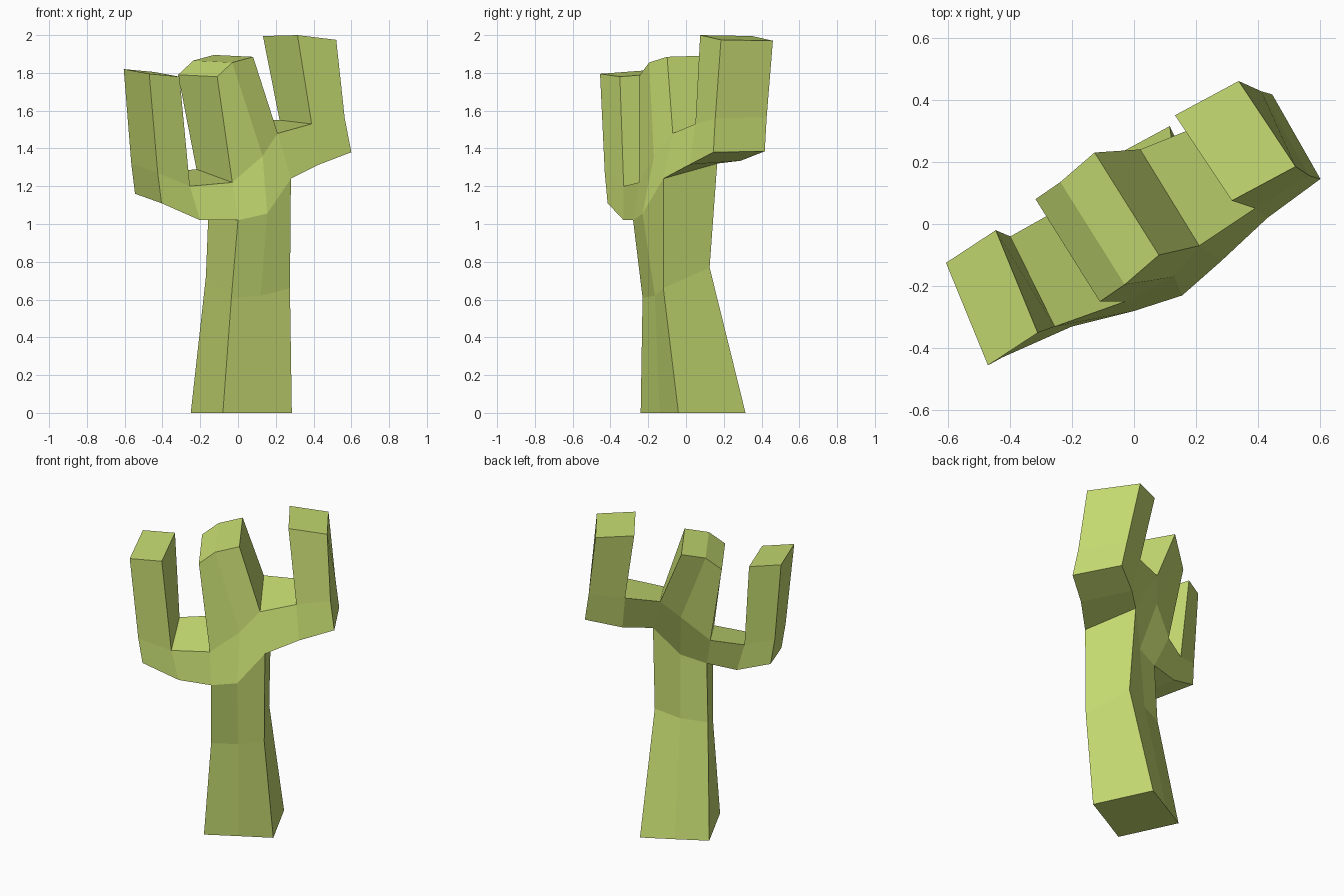
import bpy
import bmesh
from mathutils import Vector

cube = bpy.data.objects.get("Cube")
if cube:
    bpy.data.objects.remove(cube)

# One flat green
green = bpy.data.materials.new("cactus_green")
green.use_nodes = True
colour = (0.56, 0.71, 0.165, 1.0)
green.diffuse_color = colour
shader = next(n for n in green.node_tree.nodes if n.type == "BSDF_PRINCIPLED")
shader.inputs["Base Color"].default_value = colour
shader.inputs["Roughness"].default_value = 0.9

bm = bmesh.new()
back_of = {}  # front vertex -> matching back vertex


def row(depth, *points):
    """Front points of one cross-section; depth leads to their back twins."""
    front = []
    for point in points:
        vert = bm.verts.new(point)
        back_of[vert] = bm.verts.new(Vector(point) + Vector(depth))
        front.append(vert)
    return front


def strip(lower, upper):
    """Front and back quads joining two rows."""
    for i in range(len(lower) - 1):
        quad = [lower[i], lower[i + 1], upper[i + 1], upper[i]]
        bm.faces.new(quad)
        bm.faces.new([back_of[v] for v in reversed(quad)])


# Trunk and middle stem, from the ground up
base = row((-.17, .355, 0), (-.08, -.24, 0), (.10, -.14, 0), (.285, -.04, 0))
waist = row((-.135, .245, .11), (-.035, -.23, .61), (.12, -.165, .62), (.275, -.12, .66))
shoulder = row((-.155, .285, .08), (0, -.28, 1.02), (.155, -.23, 1.055), (.28, -.12, 1.24))
fork = row((-.19, .31, .07), (-.03, -.25, 1.22), (.13, -.17, 1.36), (.21, -.07, 1.48))
crown = row((-.207, .33, .01), (-.11, -.25, 1.78), (-.03, -.195, 1.855), (.08, -.10, 1.885))
stem = [base, waist, shoulder, fork, crown]
for lower, upper in zip(stem, stem[1:]):
    strip(lower, upper)


def arm(side, bend, elbow, tip):
    """Bent arm leaving the stem; rows run from underside to upper side."""
    root = [shoulder[side], fork[side]]
    strip(root, bend)
    strip(bend, elbow)
    strip([elbow[1], bend[1]], tip)


# Short arm
arm(0,
    row((-.143, .29, .07), (-.2, -.33, 1.02), (-.255, -.33, 1.2)),
    row((-.14, .313, .05), (-.405, -.415, 1.11), (-.425, -.43, 1.27)),
    row((-.135, .33, .025), (-.47, -.455, 1.795), (-.31, -.35, 1.78)))

# Tall arm
arm(-1,
    row((-.17, .27, .02), (.43, .02, 1.315), (.39, .05, 1.53)),
    row((-.155, .272, .005), (.6, .145, 1.38), (.565, .155, 1.56)),
    row((-.183, .275, -.005), (.52, .185, 1.975), (.315, .075, 2)))

# Close the rim between front and back
for edge in [e for e in bm.edges if len(e.link_faces) == 1]:
    a, b = edge.verts
    if a in back_of and b in back_of:
        bm.faces.new([a, b, back_of[b], back_of[a]])
bmesh.ops.recalc_face_normals(bm, faces=bm.faces[:])

mesh = bpy.data.meshes.new("cactus_body")
bm.to_mesh(mesh)
bm.free()
mesh.materials.append(green)
cactus = bpy.data.objects.new("cactus_body", mesh)
bpy.context.collection.objects.link(cactus)
